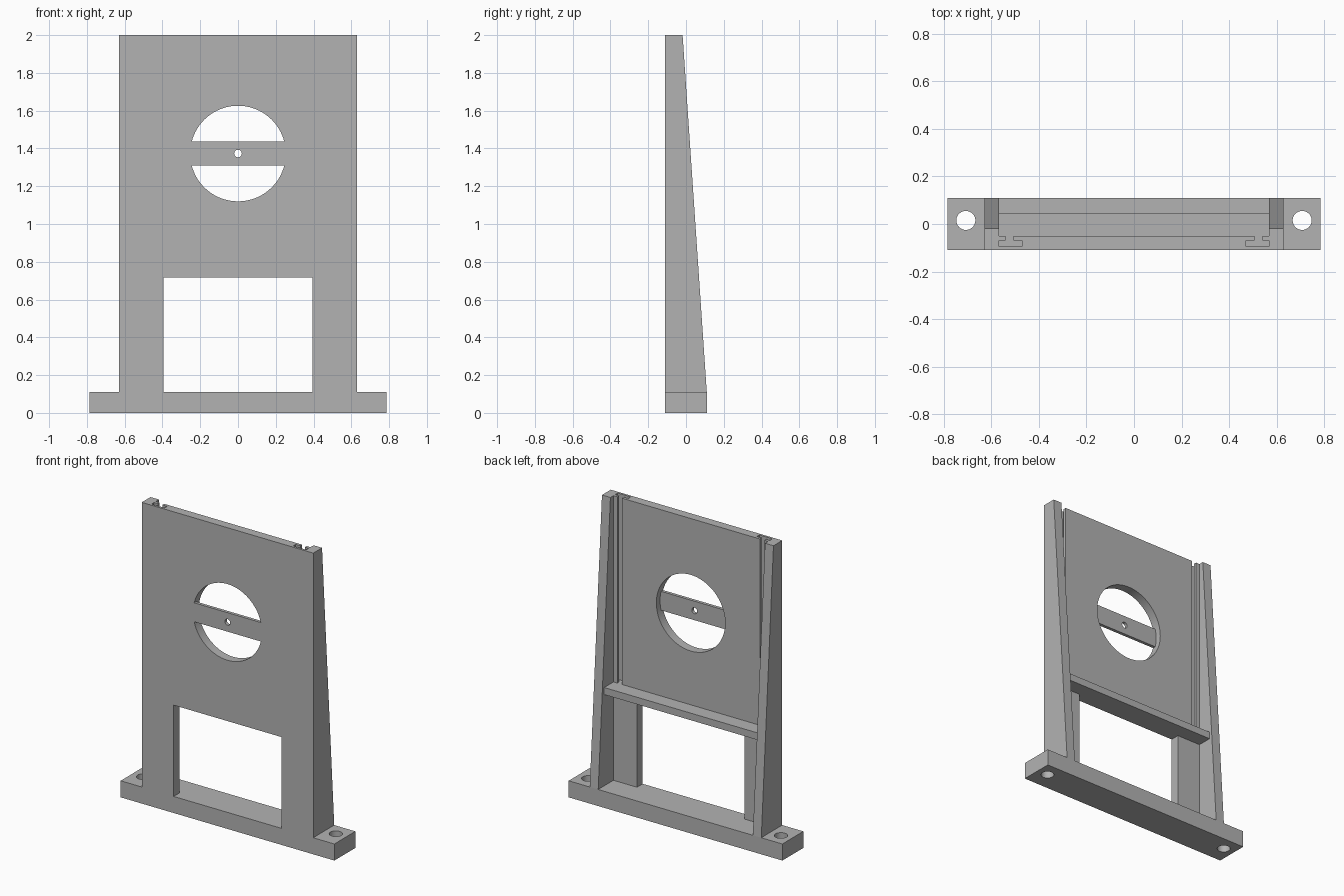
import bpy, bmesh, math
from mathutils import Matrix

cube = bpy.data.objects.get("Cube")
if cube:
    bpy.data.objects.remove(cube, do_unlink=True)

GREY = bpy.data.materials.new("plain grey")
GREY.use_nodes = True
GREY.diffuse_color = (0.45, 0.45, 0.45, 1)
GREY.node_tree.nodes["Principled BSDF"].inputs["Base Color"].default_value = (0.45, 0.45, 0.45, 1)

# Main dimensions
FRONT, BACK = -0.11, 0.11
PANEL_BACK = -0.05
BASE_TOP, TOP = 0.11, 2.0
INNER, OUTER = 0.568, 0.63
OPENING_TOP, SHELF_TOP = 0.716, 0.763
HOLE_Z = 1.373


def finish(name, bm):
    bmesh.ops.recalc_face_normals(bm, faces=bm.faces)
    mesh = bpy.data.meshes.new(name)
    bm.to_mesh(mesh)
    bm.free()
    mesh.materials.append(GREY)
    obj = bpy.data.objects.new(name, mesh)
    bpy.context.scene.collection.objects.link(obj)
    return obj


def prism(name, points, to_3d, start, end):
    """Extrude a 2D outline between two levels; to_3d places each point."""
    bm = bmesh.new()
    rings = [[bm.verts.new(to_3d(a, b, level)) for a, b in points] for level in (start, end)]
    bm.faces.new(rings[0])
    bm.faces.new(rings[1])
    n = len(points)
    for i in range(n):
        j = (i + 1) % n
        bm.faces.new((rings[0][i], rings[0][j], rings[1][j], rings[1][i]))
    return finish(name, bm)


def box(name, x0, x1, y0, y1, z0, z1):
    outline = [(x0, y0), (x1, y0), (x1, y1), (x0, y1)]
    return prism(name, outline, lambda x, y, z: (x, y, z), z0, z1)


def cylinder(name, radius, centre, along_y=False, sides=64):
    bm = bmesh.new()
    matrix = Matrix.Translation(centre)
    if along_y:
        matrix = matrix @ Matrix.Rotation(math.pi / 2, 4, "X")
    bmesh.ops.create_cone(bm, cap_ends=True, segments=sides, radius1=radius,
                          radius2=radius, depth=0.6, matrix=matrix)
    return finish(name, bm)


def cut(obj, *cutters):
    """Subtract the cutters, keep the result and discard the helpers."""
    for cutter in cutters:
        mod = obj.modifiers.new("cut", "BOOLEAN")
        mod.operation = "DIFFERENCE"
        mod.solver = "EXACT"
        mod.object = cutter
    bpy.context.view_layer.update()
    graph = bpy.context.evaluated_depsgraph_get()
    mesh = bpy.data.meshes.new_from_object(obj.evaluated_get(graph))
    obj.modifiers.clear()
    obj.data = mesh
    for cutter in cutters:
        bpy.data.objects.remove(cutter, do_unlink=True)


# Foot bar with a bolt hole at each end
base = box("base", -0.785, 0.785, FRONT, BACK, 0, BASE_TOP)
cut(base, *[cylinder("bolt_cutter", 0.04, (s * 0.708, 0.015, 0)) for s in (-1, 1)])

# Round window, leaving a thin crossbar flush with the front
window = cylinder("window_cutter", 0.253, (0, PANEL_BACK, HOLE_Z), True, 96)
cut(window, box("crossbar_keep", -0.4, 0.4, -0.5, FRONT + 0.021, HOLE_Z - 0.063, HOLE_Z + 0.063))

# Tee-shaped guide slots running from the shelf to the top
slot = [(0.6, -0.095), (0.472, -0.095), (0.472, -0.069), (0.507, -0.069),
        (0.507, 0), (0.54, 0), (0.54, -0.069), (0.6, -0.069)]
slots = [prism("slot_cutter", [(s * x, y) for x, y in slot],
               lambda x, y, z: (x, y, z), SHELF_TOP, TOP + 0.1) for s in (-1, 1)]

# Upright panel with lower opening, window, centre pin hole and slots
panel = box("panel", -INNER, INNER, FRONT, PANEL_BACK, BASE_TOP, TOP)
cut(panel,
    box("opening_cutter", -0.395, 0.395, -0.3, 0.3, 0, OPENING_TOP),
    window,
    cylinder("pin_cutter", 0.02, (0, FRONT, HOLE_Z), True, 32),
    *slots)

# Tapered side ribs
taper = [(FRONT, BASE_TOP), (BACK, BASE_TOP), (-0.018, TOP), (FRONT, TOP)]
for side, s in (("left", 1), ("right", -1)):
    prism(side + "_rib", taper, lambda y, z, x: (x, y, z), s * INNER, s * OUTER)

# Ledge behind the panel
box("shelf", -INNER, INNER, PANEL_BACK, 0.047, OPENING_TOP, SHELF_TOP)

# Smooth the hole walls, keep every edge crisp
bpy.ops.object.select_all(action="DESELECT")
for obj in (base, panel):
    obj.select_set(True)
bpy.context.view_layer.objects.active = panel
bpy.ops.object.shade_smooth_by_angle(angle=math.radians(30))
